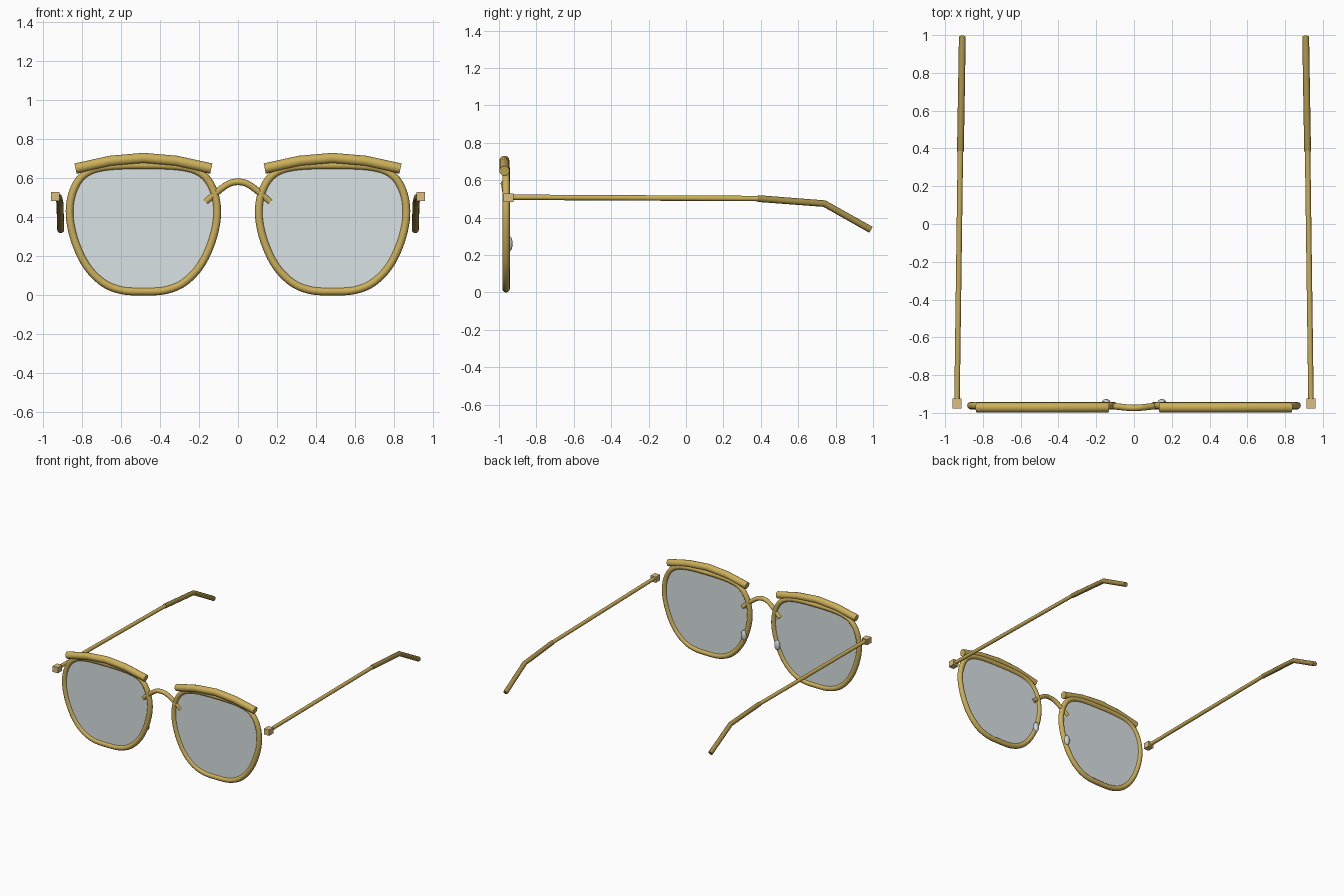
import bpy, bmesh, math
from mathutils import Vector

if "Cube" in bpy.data.objects:
    bpy.data.objects.remove(bpy.data.objects["Cube"])


def material(name, rgba):
    m = bpy.data.materials.new(name)
    m.diffuse_color = rgba
    m.use_nodes = True
    m.node_tree.nodes["Principled BSDF"].inputs["Base Color"].default_value = m.diffuse_color
    return m


gold = material("gold_metal", (0.60, 0.43, 0.10, 1))
dark_gold = material("dark_gold", (0.36, 0.26, 0.06, 1))
hinge_gold = material("hinge_gold", (0.72, 0.52, 0.22, 1))
glass = material("lens_glass", (0.70, 0.76, 0.77, 0.5))
clear = material("pad_grey", (0.65, 0.68, 0.70, 1))


def smooth_path(pts, closed, steps=5):
    """Catmull-Rom interpolation through the given points."""
    pts = [Vector(p) for p in pts]
    n, out = len(pts), []
    pick = (lambda i: pts[i % n]) if closed else (lambda i: pts[max(0, min(n - 1, i))])
    for i in range(n if closed else n - 1):
        a, b, c, d = pick(i - 1), pick(i), pick(i + 1), pick(i + 2)
        for k in range(steps):
            t = k / steps
            out.append(0.5 * (2 * b + (c - a) * t + (2 * a - 5 * b + 4 * c - d) * t**2
                              + (3 * b - a - 3 * c + d) * t**3))
    if not closed:
        out.append(pts[-1])
    return out


def finish(ob, mat):
    ob.data.materials.append(mat)
    bpy.ops.object.select_all(action='DESELECT')
    ob.select_set(True)
    bpy.context.view_layer.objects.active = ob
    if ob.type == 'CURVE':
        bpy.ops.object.convert(target='MESH')
    bpy.ops.object.shade_smooth_by_angle(angle=math.radians(40))


def tube(name, pts, radius, mat, closed=False):
    cu = bpy.data.curves.new(name, 'CURVE')
    cu.dimensions = '3D'
    cu.bevel_depth = radius
    cu.bevel_resolution = 4
    cu.use_fill_caps = not closed
    sp = cu.splines.new('POLY')
    sp.points.add(len(pts) - 1)
    for p, co in zip(sp.points, pts):
        p.co = (*co, 1)
    sp.use_cyclic_u = closed
    ob = bpy.data.objects.new(name, cu)
    bpy.context.collection.objects.link(ob)
    finish(ob, mat)


def plate(name, outline, thickness, mat):
    bm = bmesh.new()
    face = bm.faces.new([bm.verts.new(p) for p in outline])
    ext = bmesh.ops.extrude_face_region(bm, geom=[face])
    moved = [v for v in ext["geom"] if isinstance(v, bmesh.types.BMVert)]
    bmesh.ops.translate(bm, verts=moved, vec=(0, thickness, 0))
    bmesh.ops.recalc_face_normals(bm, faces=bm.faces)
    me = bpy.data.meshes.new(name)
    bm.to_mesh(me)
    bm.free()
    ob = bpy.data.objects.new(name, me)
    bpy.context.collection.objects.link(ob)
    finish(ob, mat)


# Half outline of a rim, bottom to top: offset from rim centre, height
half = [(0, .02), (.11, .026), (.205, .064), (.29, .15), (.35, .275),
        (.378, .41), (.362, .53), (.305, .618), (.20, .658), (0, .667)]
ring = half + [(-x, z) for x, z in half[-2:0:-1]]

for side, tag in ((-1, "left"), (1, "right")):
    cx = .485 * side
    # Rim and lens
    path = smooth_path([(cx + x, -.962, z) for x, z in ring], True)
    tube(f"{tag}_rim", path, .02, gold, True)
    plate(f"{tag}_lens", [p + Vector((0, -.005, 0)) for p in path], .01, glass)

    # Brow bar
    brow = [(-.348, .65), (-.17, .689), (0, .704), (.17, .689), (.348, .65)]
    tube(f"{tag}_brow_bar", [(cx + x, -.971, z) for x, z in brow], .027, gold)

    # Hinge block
    bpy.ops.mesh.primitive_cube_add(size=1, location=(.937 * side, -.95, .507))
    ob = bpy.context.object
    ob.name = f"{tag}_hinge"
    ob.scale = (.046, .054, .046)
    finish(ob, hinge_gold)

    # Temple arm and bent ear tip
    tube(f"{tag}_temple", [(.937 * side, -.94, .509), (.919 * side, .40, .502)], .0145, gold)
    tube(f"{tag}_ear_tip", [(.919 * side, .385, .502), (.913 * side, .74, .475),
                            (.909 * side, .989, .335)], .018, dark_gold)

    # Nose pad
    bpy.ops.mesh.primitive_uv_sphere_add(segments=20, ring_count=12, radius=1,
                                         location=(.148 * side, -.944, .26))
    ob = bpy.context.object
    ob.name = f"{tag}_nose_pad"
    ob.scale = (.023, .017, .04)
    finish(ob, clear)

# Nose bridge
arch = [(-.165, -.957, .48), (-.065, -.969, .562), (0, -.974, .582),
        (.065, -.969, .562), (.165, -.957, .48)]
tube("nose_bridge", smooth_path(arch, False, 4), .017, gold)
